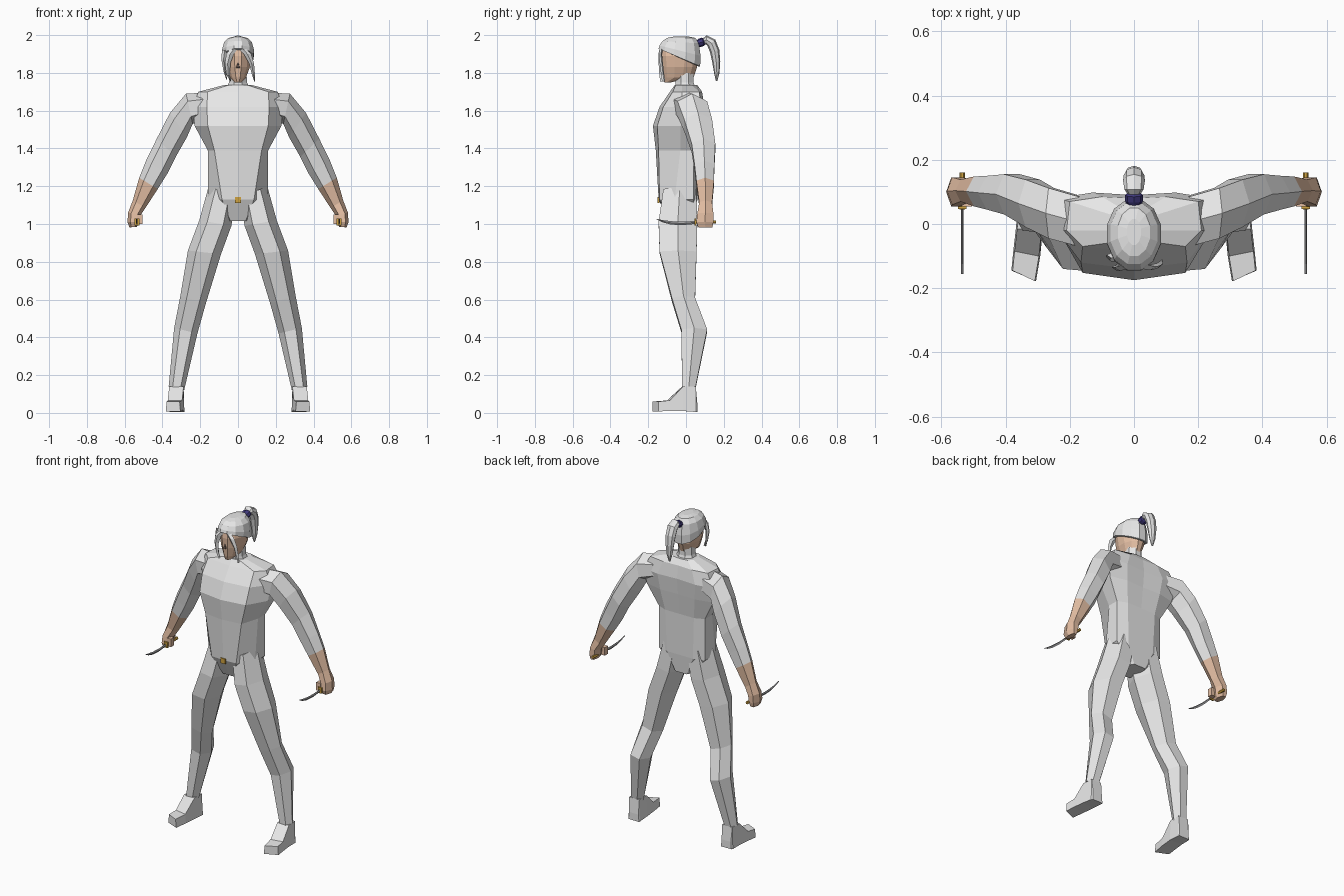
import bpy, bmesh, math
from mathutils import Vector


def material(name, rgb):
    m = bpy.data.materials.new(name)
    m.diffuse_color = (*rgb, 1)
    return m


SUIT = material("pale_grey", (0.8, 0.8, 0.8))
SKIN = material("skin", (0.78, 0.52, 0.37))
GOLD = material("gold", (0.62, 0.36, 0.05))
NAVY = material("navy", (0.05, 0.04, 0.2))
STEEL = material("steel", (0.35, 0.35, 0.36))
DARK = material("dark_brown", (0.16, 0.11, 0.09))


def loft(name, rings, mat, mirror=False):
    """Skin a list of equal-length point rings and cap both ends."""
    bm = bmesh.new()
    vs = [[bm.verts.new(p) for p in r] for r in rings]
    n = len(vs[0])
    for a, b in zip(vs, vs[1:]):
        for i in range(n):
            j = (i + 1) % n
            bm.faces.new((a[i], a[j], b[j], b[i]))
    bm.faces.new(vs[0])
    bm.faces.new(vs[-1])
    bmesh.ops.recalc_face_normals(bm, faces=bm.faces)
    me = bpy.data.meshes.new(name)
    bm.to_mesh(me)
    bm.free()
    me.materials.append(mat)
    ob = bpy.data.objects.new(name, me)
    bpy.context.collection.objects.link(ob)
    if mirror:
        ob.modifiers.new("mirror", "MIRROR").use_mirror_merge = False
    return ob


def limb_ring(xi, zi, xo, zo, yf, yb, n=6):
    """Hexagon spanning inner to outer (x, z) points and front to back y."""
    c = Vector(((xi + xo) / 2, (yf + yb) / 2, (zi + zo) / 2))
    u = Vector(((xo - xi) / 2, 0, (zo - zi) / 2))
    v = Vector((0, (yb - yf) / 2 / 0.866, 0))
    return [c + u * math.cos(k * math.tau / n) + v * math.sin(k * math.tau / n)
            for k in range(n)]


def flat_ring(z, rx, yf, yb, tilt=0, n=12, x0=0):
    """Level ellipse; tilt drops the ring towards the back."""
    cy, ry = (yf + yb) / 2, (yb - yf) / 2
    pts = []
    for k in range(n):
        a = math.tau * (k + 0.5) / n
        y = cy + ry * math.sin(a) / math.cos(math.pi / n)
        pts.append((x0 + rx * math.cos(a) / math.cos(math.pi / n), y, z - tilt * (y - yf)))
    return pts


def body_ring(z, half):
    """Mirror a front-to-back half outline into a full ring."""
    return [(x, y, z) for x, y in half] + [(-x, y, z) for x, y in half[-2:0:-1]]


def box(name, x, y, z, mat, mirror=False):
    rings = [[(a, y[0], z[0]), (a, y[1], z[0]), (a, y[1], z[1]), (a, y[0], z[1])] for a in x]
    return loft(name, rings, mat, mirror)


# torso
loft("torso", [
    body_ring(1.015, [(0, -.09), (.04, -.09), (.05, -.05), (.05, .03), (.04, .05), (0, .05)]),
    body_ring(1.13, [(0, -.145), (.085, -.14), (.16, -.06), (.16, .04), (.09, .06), (0, .06)]),
    body_ring(1.39, [(0, -.16), (.125, -.145), (.16, -.03), (.16, .04), (.1, .065), (0, .065)]),
    body_ring(1.52, [(0, -.175), (.16, -.152), (.23, -.03), (.23, .06), (.12, .085), (0, .08)]),
    body_ring(1.62, [(0, -.14), (.165, -.12), (.24, -.02), (.24, .08), (.13, .098), (0, .09)]),
    body_ring(1.70, [(0, -.085), (.16, -.07), (.21, -.02), (.2, .07), (.1, .085), (0, .08)]),
    body_ring(1.735, [(0, -.06), (.05, -.055), (.075, -.02), (.075, .03), (.05, .055), (0, .06)]),
], SUIT)
loft("neck", [flat_ring(1.72, .06, -.055, .05, n=8), flat_ring(1.75, .048, -.055, .04, n=8),
              flat_ring(1.80, .045, -.055, .04, n=8)], SUIT)
box("belt_buckle", (-.016, .016), (-.15, -.14), (1.11, 1.142), GOLD)

# legs and feet
loft("legs", [limb_ring(*r) for r in (
    (.01, 1.14, .155, 1.2, -.12, .055),
    (.035, .99, .205, 1.02, -.145, .06),
    (.09, .84, .265, .86, -.14, .056),
    (.17, .58, .305, .62, -.075, .048),
    (.215, .42, .338, .45, -.025, .112),
    (.285, .12, .367, .14, -.02, .05))], SUIT, True)


def foot_ring(xi, xo, yi, yo, z0, z1):
    return [(xi, yi, z0), (xo, yo, z0), (xo - .004, yo, z1), (xi + .004, yi, z1)]


loft("feet", [foot_ring(*r) for r in (
    (.285, .357, .06, .06, .005, .05),
    (.284, .362, .052, .052, .005, .14),
    (.284, .368, -.02, -.015, .01, .14),
    (.292, .376, -.1, -.085, .01, .066),
    (.305, .382, -.178, -.145, .008, .06))], SUIT, True)

# arms with bare forearms and fists
loft("sleeves", [limb_ring(*r) for r in (
    (.15, 1.56, .18, 1.695, -.07, .085),
    (.24, 1.53, .275, 1.69, -.045, .112),
    (.27, 1.46, .36, 1.588, -.01, .138),
    (.33, 1.355, .43, 1.452, .03, .155),
    (.375, 1.265, .487, 1.335, .045, .15),
    (.425, 1.185, .523, 1.245, .055, .148))], SUIT, True)
loft("forearms", [limb_ring(*r) for r in (
    (.425, 1.185, .523, 1.245, .055, .148),
    (.49, 1.085, .557, 1.125, .07, .138),
    (.517, 1.045, .582, 1.06, .06, .145),
    (.522, 1.01, .585, 1.01, .055, .145),
    (.535, .985, .575, .982, .065, .14))], SKIN, True)
box("thumbs", (.505, .535), (.055, .085), (1.0, 1.05), SKIN, True)

# curved knives
loft("knife_handles", [[(.535 + .009 * math.cos(a), y, 1.01 + .009 * math.sin(a))
                        for a in (k * math.tau / 6 for k in range(6))]
                       for y in (.045, .16)], GOLD, True)
box("knife_guards", (.522, .548), (.046, .054), (.992, 1.028), GOLD, True)
loft("knife_blades", [[(.531, y, z), (.535, y, z - h), (.539, y, z), (.535, y, z + h)]
                      for y, z, h in ((.046, 1.008, .008), (-.02, 1.003, .009), (-.08, 1.006, .009),
                                      (-.125, 1.015, .006), (-.155, 1.026, .001))], STEEL, True)

# head
loft("face", [flat_ring(*r) for r in (
    (1.75, .018, -.115, -.08), (1.775, .042, -.122, .04), (1.83, .063, -.128, .058),
    (1.89, .071, -.132, .064), (1.94, .06, -.125, .05))], SKIN)
loft("nose", [[(-.011, -.124, 1.825), (.011, -.124, 1.825), (.003, -.126, 1.855), (-.003, -.126, 1.855)],
              [(-.007, -.138, 1.828), (.007, -.138, 1.828), (.002, -.132, 1.85), (-.002, -.132, 1.85)]], DARK)

# hair cap, front locks, tied tail
loft("hair_cap", [flat_ring(*r) for r in (
    (1.925, .074, -.135, .07, .45), (1.928, .083, -.145, .075, .42), (1.945, .084, -.14, .077, .25),
    (1.968, .073, -.125, .068, .06), (1.985, .05, -.1, .05), (1.992, .022, -.065, .015))], SUIT)


def lock(name, path):
    """Flat tapering strand: x, y, z, half width in x."""
    loft(name, [[(x - w, y + .004, z), (x, y - .007, z), (x + w, y + .004, z), (x, y + .01, z)]
                for x, y, z, w in path], SUIT)


lock("hair_lock_left", ((-.012, -.13, 1.94, .02), (-.042, -.139, 1.9, .02),
                        (-.055, -.138, 1.85, .015), (-.052, -.134, 1.79, .009), (-.038, -.13, 1.755, .002)))
lock("hair_lock_right", ((.012, -.13, 1.94, .02), (.05, -.137, 1.9, .02),
                         (.072, -.132, 1.85, .013), (.082, -.125, 1.79, .008), (.088, -.12, 1.755, .002)))
lock("hair_lock_side", ((-.07, -.1, 1.92, .015), (-.077, -.105, 1.87, .011),
                        (-.07, -.11, 1.81, .007), (-.06, -.11, 1.765, .002)))


def tail_ring(y, z, r, slope):
    """Ring normal to a path direction given by slope in the yz plane."""
    d = Vector((0, -math.sin(slope), math.cos(slope)))
    return [Vector((0, y, z)) + Vector((r * math.cos(a), 0, 0)) + d * r * .8 * math.sin(a)
            for a in (k * math.tau / 8 for k in range(8))]


loft("hair_tie", [tail_ring(.06, 1.955, .022, .25), tail_ring(.072, 1.959, .028, .25),
                  tail_ring(.09, 1.965, .028, .25), tail_ring(.098, 1.967, .02, .25)], NAVY)
loft("hair_tail", [tail_ring(*r) for r in (
    (.09, 1.965, .018, .3), (.108, 1.975, .03, .0), (.135, 1.958, .034, -.8),
    (.152, 1.915, .032, -1.25), (.16, 1.86, .027, -1.45), (.163, 1.8, .018, -1.55),
    (.162, 1.757, .005, -1.6))], SUIT)

# centre the limits: longest side is the standing height
zmax = 2.0
for ob in bpy.data.objects:
    for v in ob.data.vertices:
        v.co.z = min(max(v.co.z, 0), zmax)
